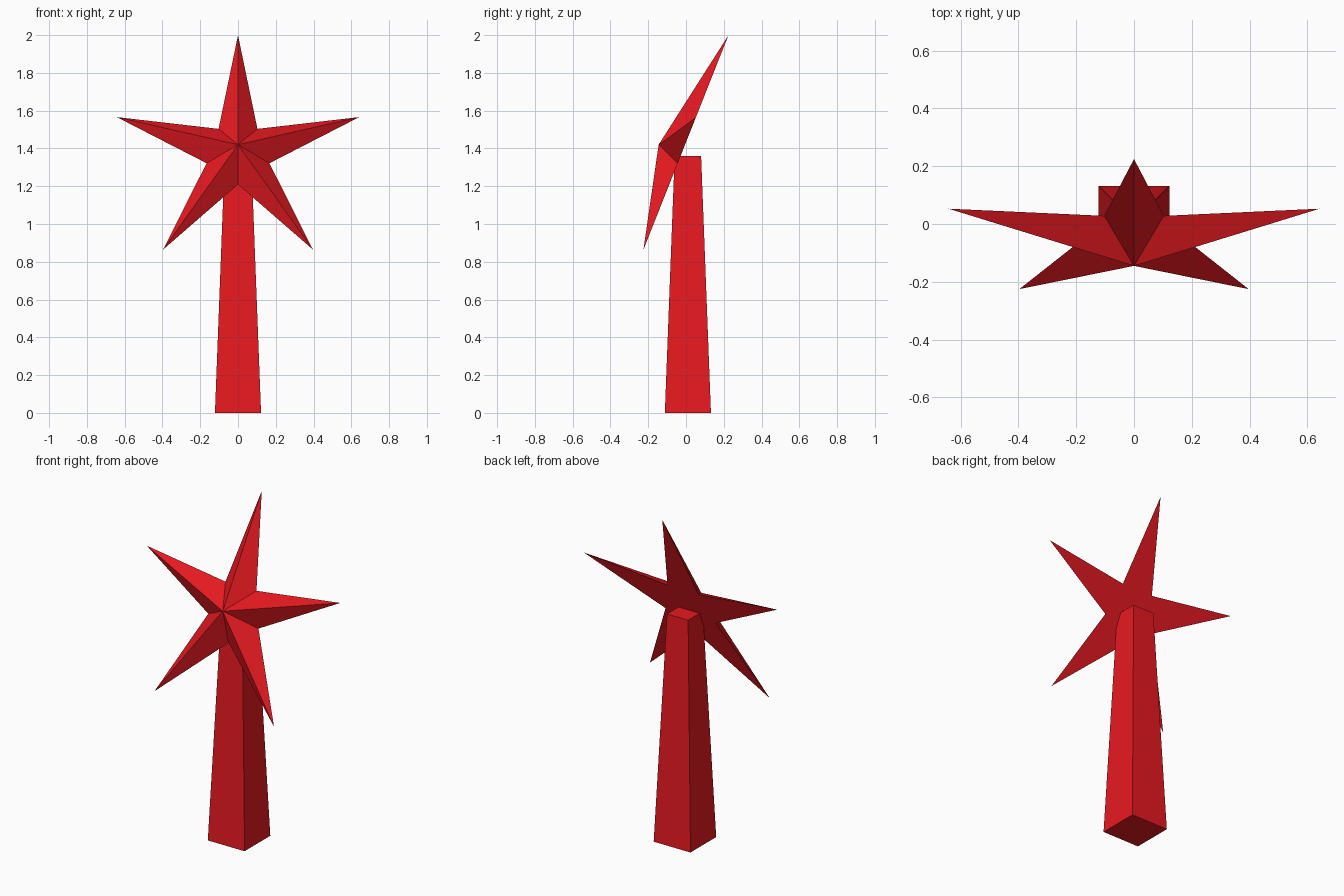
import bpy, bmesh
from math import sin, cos, pi, atan2
from mathutils import Matrix

if "Cube" in bpy.data.objects:
    bpy.data.objects.remove(bpy.data.objects["Cube"])

red = bpy.data.materials.new("red")
red.diffuse_color = (0.8, 0.01, 0.015, 1)
red.use_nodes = True
red.node_tree.nodes["Principled BSDF"].inputs["Base Color"].default_value = red.diffuse_color


def add_object(name, bm):
    bmesh.ops.recalc_face_normals(bm, faces=bm.faces)
    mesh = bpy.data.meshes.new(name)
    bm.to_mesh(mesh)
    bm.free()
    mesh.materials.append(red)
    obj = bpy.data.objects.new(name, mesh)
    bpy.context.collection.objects.link(obj)
    return obj


# Tapered square post
bm = bmesh.new()
rings = [[bm.verts.new((sx * h, 0.01 + sy * h, z))
          for sx, sy in ((-1, -1), (1, -1), (1, 1), (-1, 1))]
         for h, z in ((0.122, 0), (0.07, 1.36))]
bm.faces.new(rings[0])
bm.faces.new(rings[1])
for i in range(4):
    j = (i + 1) % 4
    bm.faces.new((rings[0][i], rings[0][j], rings[1][j], rings[1][i]))
add_object("post", bm)

# Five-pointed star: flat back, raised centre on the front, leaning forward
bm = bmesh.new()
outline = []
for i in range(10):
    r = 0.175 if i % 2 else 0.675
    a = i * pi / 5
    outline.append(bm.verts.new((r * sin(a), 0, r * cos(a))))
apex = bm.verts.new((0, -0.13, 0))
bm.faces.new(outline)
for i in range(10):
    bm.faces.new((outline[i], outline[(i + 1) % 10], apex))
tilt = atan2(0.45, 1.135)
bm.transform(Matrix.Translation((0, -0.024, 1.372)) @ Matrix.Rotation(-tilt, 4, 'X'))
add_object("star", bm)
